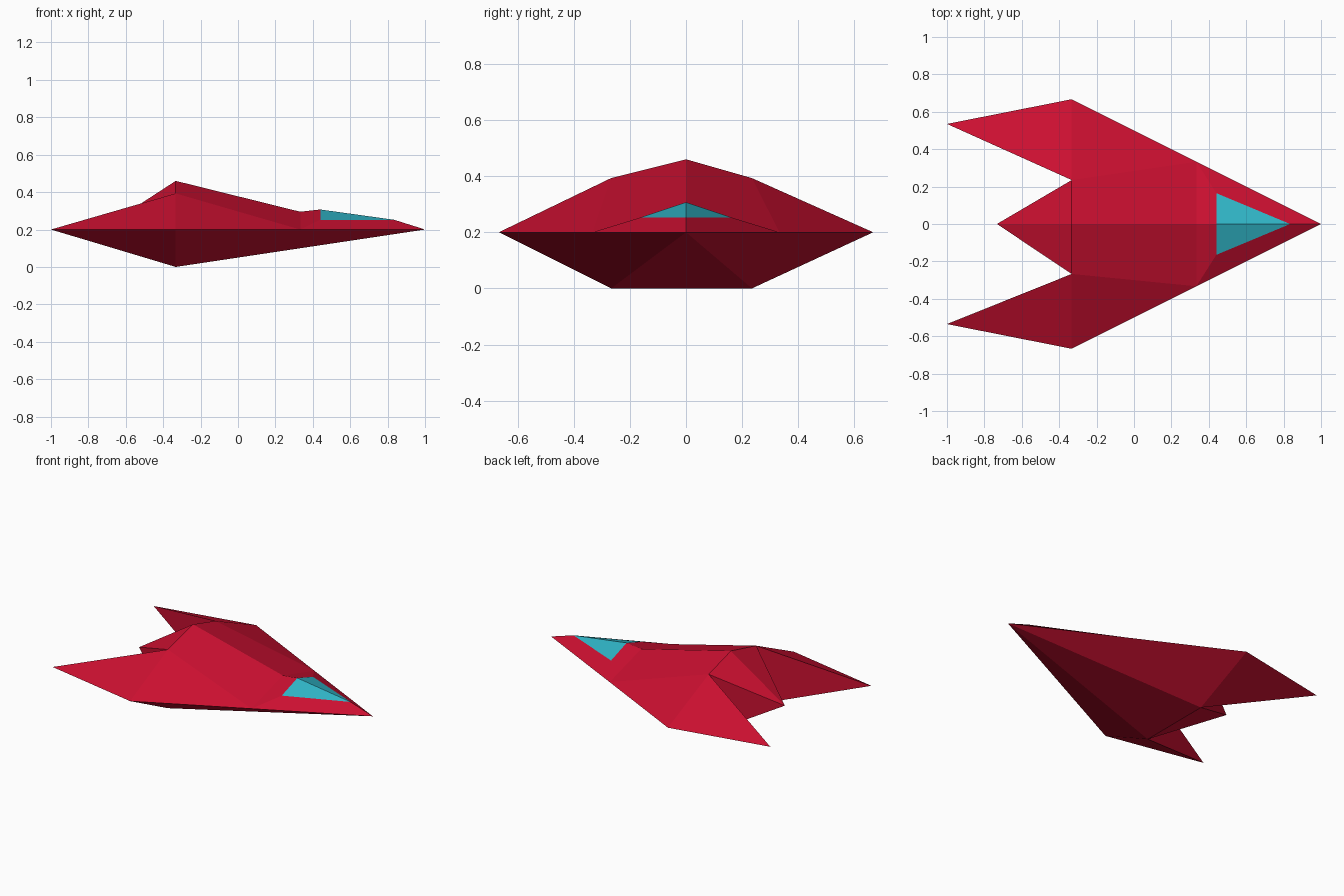
import bpy, bmesh

cube = bpy.data.objects.get("Cube")
if cube:
    bpy.data.objects.remove(cube)


def make_material(name, rgb):
    mat = bpy.data.materials.new(name)
    mat.use_nodes = True
    color = (*rgb, 1.0)
    mat.diffuse_color = color
    mat.node_tree.nodes["Principled BSDF"].inputs["Base Color"].default_value = color
    return mat


def make_part(name, faces, mat):
    """Build a flat-shaded shell from faces given as lists of points."""
    bm = bmesh.new()
    for face in faces:
        bm.faces.new([bm.verts.new(p) for p in face])
    bmesh.ops.remove_doubles(bm, verts=bm.verts, dist=0.0005)
    bmesh.ops.recalc_face_normals(bm, faces=bm.faces)
    mesh = bpy.data.meshes.new(name)
    bm.to_mesh(mesh)
    bm.free()
    mesh.materials.append(mat)
    obj = bpy.data.objects.new(name, mesh)
    bpy.context.collection.objects.link(obj)
    return obj


red = make_material("hull red", (0.6, 0.005, 0.03))
cyan = make_material("canopy cyan", (0.03, 0.47, 0.58))

# Centre line points
rim = 0.2
step = -0.333
nose = (1, 0, rim)
peak = (step, 0, 0.46)
deck = (0.333, 0, 0.295)
canopy_top = (0.44, 0, 0.307)
canopy_front = (0.835, 0, 0.252)
tail = (-0.733, 0, rim)

hull, keels, sills = [], [], []
for side, shoulder_y in ((1, 0.235), (-1, 0.267)):
    # Points of this side
    tip = (step, side * 0.667, rim)
    wing_end = (-1, side * 0.535, rim)
    edge = (0.333, side * 0.333, rim)
    sill = (0.44, side * 0.165, 0.252)
    shoulder = (step, side * shoulder_y, 0.393)
    keel = (step, side * shoulder_y, 0)
    keels.append(keel)
    sills.append(sill)
    hull += [
        [peak, deck, edge, shoulder],          # upper deck
        [shoulder, edge, tip],                 # wing root
        [deck, canopy_top, sill, edge],        # step behind canopy
        [edge, sill, canopy_front, nose],      # nose flank
        [shoulder, tip, wing_end],             # swept wing top
        [keel, tip, wing_end],                 # swept wing underside
        [shoulder, keel, wing_end],            # wing inner wall
        [nose, edge, tip, keel],               # lower flank
        [peak, shoulder, tail],                # tail top
        [shoulder, keel, tail],                # tail side
    ]
# Belly and tail underside
hull += [[nose, *keels], [tail, *keels]]
make_part("hull", hull, red)

# Canopy wedge
canopy = [[canopy_top, canopy_front, s] for s in sills]
canopy += [[canopy_top, *sills], [canopy_front, *sills]]
make_part("canopy", canopy, cyan)
